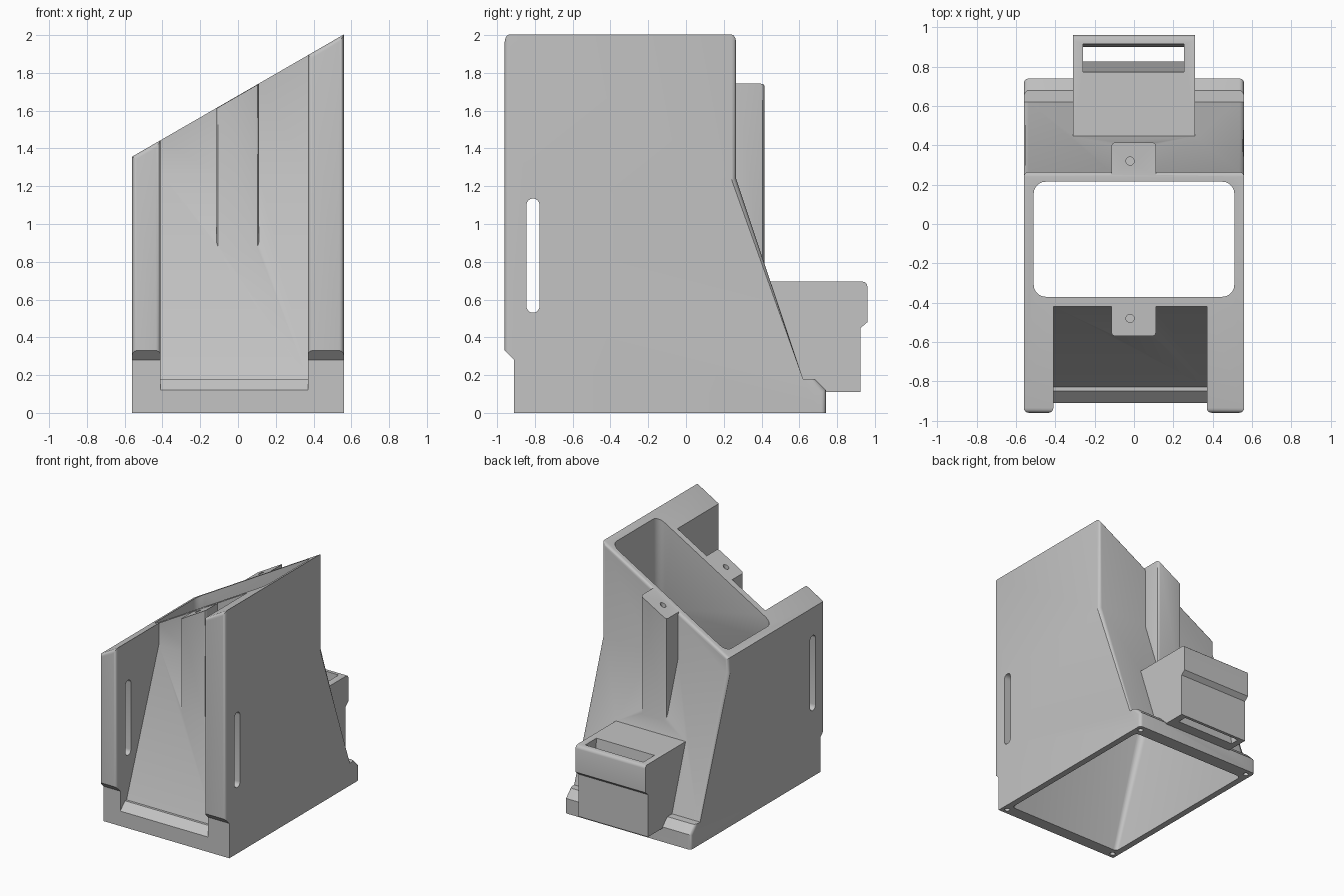
import bpy, bmesh, math
from mathutils import Vector

cube = bpy.data.objects.get("Cube")
if cube:
    bpy.data.objects.remove(cube, do_unlink=True)

grey = bpy.data.materials.new("light grey")
grey.use_nodes = True
colour = (0.55, 0.55, 0.55, 1)
grey.diffuse_color = colour
grey.node_tree.nodes["Principled BSDF"].inputs["Base Color"].default_value = colour

SLOPE = 0.577          # sideways tilt of the top
TOP = 1.68             # top height at the middle


def finish(bm, name):
    bmesh.ops.recalc_face_normals(bm, faces=bm.faces)
    mesh = bpy.data.meshes.new(name)
    bm.to_mesh(mesh)
    bm.free()
    mesh.materials.append(grey)
    ob = bpy.data.objects.new(name, mesh)
    bpy.context.scene.collection.objects.link(ob)
    return ob


def loft(rings):
    """Closed solid through rings of equal length."""
    bm = bmesh.new()
    rows = [[bm.verts.new(p) for p in ring] for ring in rings]
    n = len(rows[0])
    for a, b in zip(rows, rows[1:]):
        for i in range(n):
            j = (i + 1) % n
            bm.faces.new((a[i], a[j], b[j], b[i]))
    bm.faces.new(rows[0][::-1])
    bm.faces.new(rows[-1])
    bmesh.ops.recalc_face_normals(bm, faces=bm.faces)
    return bm


def prism(x0, x1, profile):
    """Side profile of (y, z) points extended across x."""
    return loft([[(x, y, z) for y, z in profile] for x in (x0, x1)])


def rect(y0, y1, z0, z1):
    return [(y0, z0), (y1, z0), (y1, z1), (y0, z1)]


def trim_top(bm, drop=0):
    cut = bmesh.ops.bisect_plane(bm, geom=bm.verts[:] + bm.edges[:] + bm.faces[:],
                                 plane_co=(0, 0, TOP - drop), plane_no=(-SLOPE, 0, 1),
                                 clear_outer=True)
    edges = [e for e in cut["geom_cut"] if isinstance(e, bmesh.types.BMEdge)]
    bmesh.ops.holes_fill(bm, edges=edges)


def round_edges(bm, rule, radius, segments=4):
    chosen = []
    for e in bm.edges:
        a, b = e.verts
        if rule((a.co + b.co) / 2, (b.co - a.co).normalized()):
            chosen.append(e)
    bmesh.ops.bevel(bm, geom=chosen, offset=radius, segments=segments, profile=0.5,
                    affect='EDGES', clamp_overlap=True)


def rounded_ring(x, y0, y1, z, r):
    ring = []
    corners = [(x - r, y1 - r), (r - x, y1 - r), (r - x, y0 + r), (x - r, y0 + r)]
    for k, (cx, cy) in enumerate(corners):
        for s in range(6):
            t = (k + s / 5) * math.pi / 2
            ring.append((cx + r * math.cos(t), cy + r * math.sin(t), z))
    return ring


def hole(x, y, z0, z1, r):
    return loft([[(x + r * math.cos(i * math.pi / 8), y + r * math.sin(i * math.pi / 8), z)
                  for i in range(16)] for z in (z0, z1)])


def combine(target, bm, operation):
    """Merge or cut with a helper solid, then remove the helper."""
    helper = finish(bm, "helper")
    helper.hide_render = True
    mod = target.modifiers.new("combine", 'BOOLEAN')
    mod.operation = operation
    mod.solver = 'EXACT'
    mod.object = helper
    bpy.context.view_layer.update()
    graph = bpy.context.evaluated_depsgraph_get()
    mesh = bpy.data.meshes.new_from_object(target.evaluated_get(graph))
    target.modifiers.clear()
    target.data = mesh
    bpy.data.objects.remove(helper, do_unlink=True)


# Outer shell: side profile with flared back and stepped front
bm = prism(-0.56, 0.56, [(-0.91, 0), (0.74, 0), (0.74, 0.12), (0.68, 0.18), (0.62, 0.18),
                         (0.265, 1.24), (0.265, 2.4), (-0.96, 2.4), (-0.96, 0.33),
                         (-0.91, 0.28)])
trim_top(bm)
body = finish(bm, "hopper_body")

# Front recess between the two side arms
combine(body, prism(-0.41, 0.37, [(-0.42, 3), (-0.42, 1.27), (-0.83, 0.18), (-0.85, 0.18),
                                  (-1.2, -0.17), (-1.2, 3)]), 'DIFFERENCE')


def outer_edge(m, d):
    if abs(d.x) < 0.01:
        upright = abs(d.z) > 0.1
        return upright and (m.y < -0.95 or (abs(m.x) > 0.55 and m.y > 0.26))
    on_top = abs(m.z - TOP - SLOPE * m.x) < 0.01
    return on_top and (m.y < -0.95 or m.y > 0.26)


bm = bmesh.new()
bm.from_mesh(body.data)
round_edges(bm, outer_edge, 0.05)
bm.to_mesh(body.data)
bm.free()

# Screw posts on the front and back walls
for y0, y1 in ((-0.57, -0.3), (0.1, 0.415)):
    post = prism(-0.115, 0.112, rect(y0, y1, 0.45, 2.4))
    trim_top(post, 0.002)
    outer_y = y0 if y0 < -0.4 else y1
    round_edges(post, lambda m, d: abs(d.z) > 0.9 and abs(m.y - outer_y) < 0.01, 0.02, 3)
    combine(body, post, 'UNION')

# Rear pocket with an overhanging lip
pocket = prism(-0.31, 0.31, [(0.35, 0.11), (0.925, 0.11), (0.925, 0.45), (0.96, 0.48),
                             (0.96, 0.695), (0.35, 0.695)])
round_edges(pocket, lambda m, d: abs(d.x) > 0.9 and m.y > 0.95 and m.z > 0.6, 0.025, 3)
combine(body, pocket, 'UNION')

# Funnel cavity, straight above and flared below
combine(body, loft([rounded_ring(0.51, -0.37, 0.215, 2.5, 0.06),
                    rounded_ring(0.51, -0.37, 0.215, 1.25, 0.06),
                    rounded_ring(0.51, -0.82, 0.64, -0.02, 0.03)]), 'DIFFERENCE')

# Slot through the rear pocket
combine(body, loft([[(x, y, z) for x, y in ((-0.26, a), (0.255, a), (0.255, b), (-0.26, b))]
                    for a, b, z in ((0.77, 0.915, 0.72), (0.83, 0.9, 0.08))]), 'DIFFERENCE')

# Long rounded slot through both arms
r = 0.035
capsule = []
for i in range(18):
    t = (i if i < 9 else i - 1) * math.pi / 8
    centre = 1.1 if i < 9 else 0.565
    capsule.append((-0.81 + r * math.cos(t), centre + r * math.sin(t)))
combine(body, prism(-0.8, 0.8, capsule), 'DIFFERENCE')

# Screw holes in the posts and under the flange
for y in (-0.48, 0.32):
    combine(body, hole(-0.02, y, 1.35, 2.2, 0.021), 'DIFFERENCE')
for x in (-0.515, 0.515):
    for y in (-0.865, 0.69):
        combine(body, hole(x, y, -0.1, 0.1, 0.02), 'DIFFERENCE')

# Smooth rounded edges, crisp corners
bpy.ops.object.select_all(action='DESELECT')
body.select_set(True)
bpy.context.view_layer.objects.active = body
bpy.ops.object.shade_smooth_by_angle(angle=math.radians(30))
